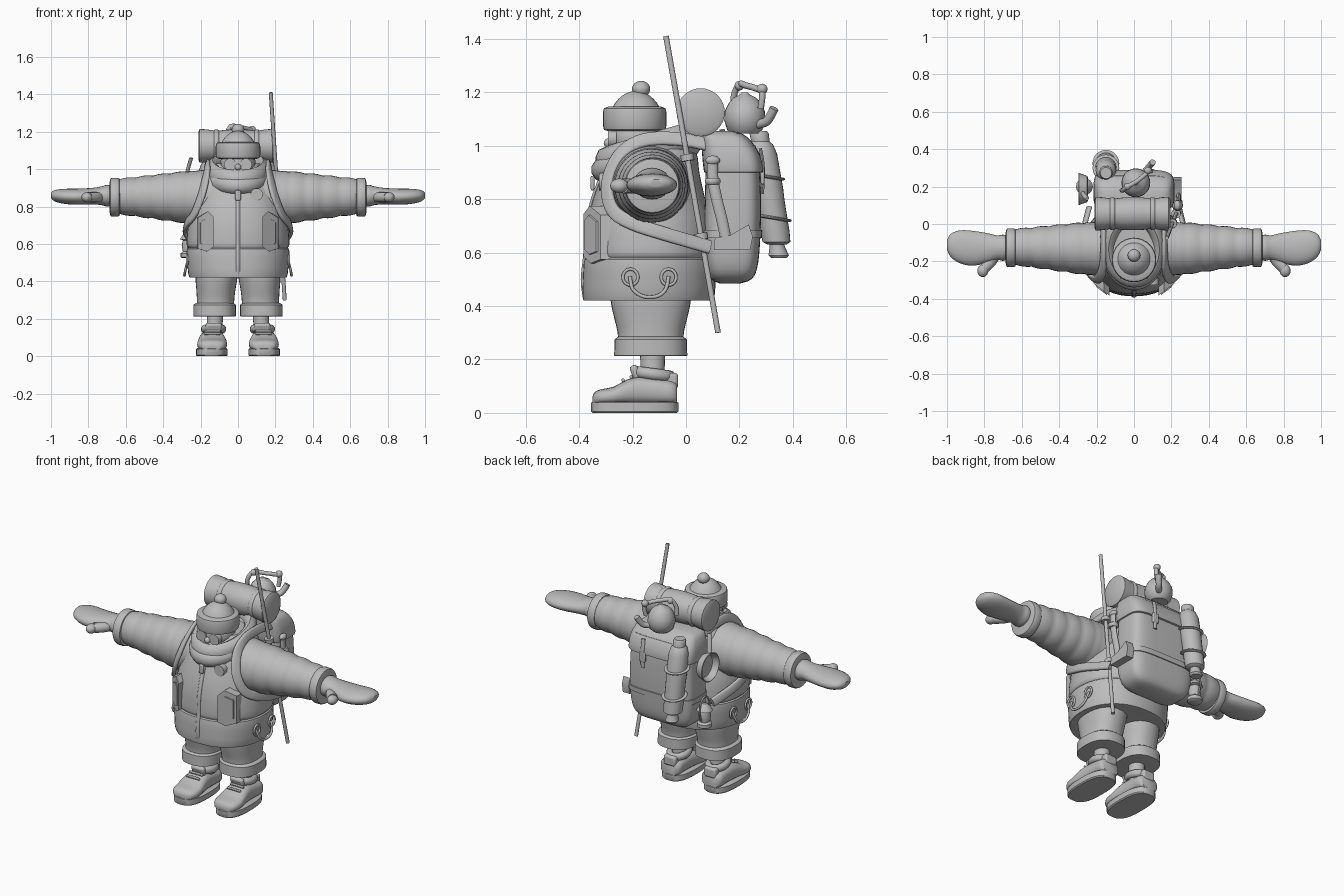
import bpy, bmesh, math
from mathutils import Vector

GREY = bpy.data.materials.new("plain grey")
GREY.diffuse_color = (0.5, 0.5, 0.5, 1)


def make(name, verts, faces, angle=40):
    me = bpy.data.meshes.new(name)
    me.from_pydata([tuple(v) for v in verts], [], faces)
    bm = bmesh.new()
    bm.from_mesh(me)
    bmesh.ops.recalc_face_normals(bm, faces=bm.faces)
    for f in bm.faces:
        f.smooth = True
    bm.to_mesh(me)
    bm.free()
    me.set_sharp_from_angle(angle=math.radians(angle))
    me.materials.append(GREY)
    ob = bpy.data.objects.new(name, me)
    bpy.context.collection.objects.link(ob)
    return ob


def spline(pts, k):
    """Catmull-Rom through tuples of any length."""
    out = []
    for i in range(len(pts) - 1):
        a, b, c, d = pts[max(i - 1, 0)], pts[i], pts[i + 1], pts[min(i + 2, len(pts) - 1)]
        for s in range(k):
            t = s / k
            out.append(tuple(0.5 * (2 * q + (r - p) * t + (2 * p - 5 * q + 4 * r - w) * t * t
                       + (3 * q - p - 3 * r + w) * t ** 3) for p, q, r, w in zip(a, b, c, d)))
    return out + [tuple(pts[-1])]


def skin(name, rings, closed=False, angle=40):
    n, m = len(rings[0]), len(rings)
    faces = [(i * n + j, i * n + (j + 1) % n, (i + 1) % m * n + (j + 1) % n, (i + 1) % m * n + j)
             for i in range(m if closed else m - 1) for j in range(n)]
    if not closed:
        faces += [tuple(range(n)), tuple(range((m - 1) * n, m * n))]
    return make(name, [v for r in rings for v in r], faces, angle)


def loft(name, secs, axis='z', n=32, p=2.0, k=1, angle=40):
    """Sections: (position on axis, centre1, centre2, radius1, radius2)."""
    rings = []
    for t, c1, c2, r1, r2 in (spline(secs, k) if k > 1 else secs):
        ring = []
        for j in range(n):
            c, s = math.cos(2 * math.pi * j / n), math.sin(2 * math.pi * j / n)
            u = c1 + r1 * math.copysign(abs(c) ** (2 / p), c)
            v = c2 + r2 * math.copysign(abs(s) ** (2 / p), s)
            ring.append({'z': (u, v, t), 'x': (t, u, v), 'y': (u, t, v)}[axis])
        rings.append(ring)
    return skin(name, rings, angle=angle)


def lathe(name, c1, c2, prof, axis='z', n=28):
    return loft(name, [(t, c1, c2, r, r) for r, t in prof], axis, n)


def ball(name, c, r, n=20):
    prof = [(max(math.sin(math.pi * i / 12), .02), -math.cos(math.pi * i / 12)) for i in range(13)]
    return loft(name, [(c[2] + r[2] * h, c[0], c[1], r[0] * q, r[1] * q) for q, h in prof], n=n)


def tube(name, pts, ra, rb=None, k=5, n=12, up=None, closed=False, p=2.0):
    """Sweep along points; ra across, rb along 'up' (default: outward from the body)."""
    rb = rb or ra
    pts = [Vector(q) for q in (spline(pts, k) if k > 1 else pts)]
    m, rings = len(pts), []
    for i, q in enumerate(pts):
        t = (pts[(i + 1) % m] - pts[i - 1]) if closed else pts[min(i + 1, m - 1)] - pts[max(i - 1, 0)]
        t.normalize()
        o = Vector(up) if up else Vector((q.x, q.y + .13, .05))
        o = (o - t * o.dot(t)).normalized()
        b = t.cross(o)
        ring = []
        for j in range(n):
            c, s = math.cos(2 * math.pi * j / n), math.sin(2 * math.pi * j / n)
            ring.append(q + o * rb * math.copysign(abs(c) ** (2 / p), c)
                        + b * ra * math.copysign(abs(s) ** (2 / p), s))
        rings.append(ring)
    return skin(name, rings, closed)


def hoop(name, c, e1, e2, ra, rb=None, up=(0, 0, 1), n=28):
    """Closed ring through centre c with half-axes e1 and e2."""
    c, e1, e2 = Vector(c), Vector(e1), Vector(e2)
    pts = [c + e1 * math.cos(2 * math.pi * i / n) + e2 * math.sin(2 * math.pi * i / n) for i in range(n)]
    return tube(name, pts, ra, rb, 1, 10, up, True)


def box(name, c, s, rot=(0, 0, 0), bevel=.006):
    v = [(x * s[0] / 2, y * s[1] / 2, z * s[2] / 2) for x in (-1, 1) for y in (-1, 1) for z in (-1, 1)]
    ob = make(name, v, [(0, 1, 3, 2), (4, 6, 7, 5), (0, 4, 5, 1), (2, 3, 7, 6), (0, 2, 6, 4), (1, 5, 7, 3)])
    ob.location, ob.rotation_euler = c, rot
    md = ob.modifiers.new("bevel", 'BEVEL')
    md.width, md.segments = bevel, 2
    return ob


def prism(name, front, back):
    n = len(front)
    faces = [tuple(range(n)), tuple(range(n, 2 * n))]
    faces += [(i, (i + 1) % n, n + (i + 1) % n, n + i) for i in range(n)]
    return make(name, front + back, faces, 30)


# Jacket body with hem band and collar
loft("jacket", [(.42, 0, -.14, .25, .235), (.435, 0, -.14, .265, .247), (.56, 0, -.135, .275, .248),
                (.58, 0, -.135, .266, .238), (.60, 0, -.135, .275, .242), (.70, 0, -.135, .266, .236),
                (.80, 0, -.138, .24, .21), (.90, 0, -.13, .215, .18), (.97, 0, -.12, .18, .16),
                (1.03, 0, -.12, .12, .12)], n=48, p=2.2, k=3)
hoop("collar", (0, -.135, .99), (.135, 0, 0), (0, .17, .05), .036, .055, n=40)
hoop("collar_fold", (0, -.15, .955), (.13, 0, 0), (0, .165, .045), .04, .045, n=40)
tube("zip_strip", [(0, -.378, .43), (0, -.386, .5), (0, -.376, .6), (0, -.372, .7), (0, -.348, .8),
                   (0, -.318, .88)], .012, .008, up=(0, -1, 0))
box("zip_pull", (0, -.35, .86), (.03, .014, .055))
lathe("chest_badge", .1, .865, [(.033, -.325), (.033, -.29)], 'y', 20)

# Head, hat and glasses
ball("head", (0, -.19, 1.03), (.095, .098, .09))
lathe("hat_brim", 0, -.192, [(.1, 1.055), (.115, 1.06), (.119, 1.075), (.119, 1.125), (.115, 1.14), (.1, 1.146)], n=32)
loft("hat_crown", [(1.06 + .145 * math.sin(a), 0, -.187, .108 * math.cos(a), .108 * math.cos(a))
                   for a in [i * math.pi / 20.5 for i in range(11)]])
ball("hat_bobble", (0, -.168, 1.212), (.034, .034, .031))
ball("nose", (0, -.288, 1.01), (.018, .02, .018))
ball("beard", (0, -.25, .985), (.075, .05, .03))

for s, side in ((1, "left"), (-1, "right")):
    lathe("lens_" + side, s * .042, 1.025, [(.033, -.292), (.033, -.26)], 'y', 16)
    # Puffy sleeve, cuff and mitten
    secs = []
    for i in range(37):
        f = i / 36
        puff = .006 * abs(math.sin(f * 6 * math.pi)) if f > .3 else 0
        secs.append((s * (.08 + .56 * f), -.135 + .012 * f, .848 + .006 * f,
                     .158 - .066 * f + puff, .16 - .07 * f + puff))
    loft("sleeve_" + side, secs, 'x', angle=60)
    lathe("sleeve_cuff_" + side, -.127, .85, [(.085, s * .63), (.1, s * .635), (.104, s * .645),
          (.104, s * .672), (.1, s * .682), (.08, s * .687)], 'x')
    loft("mitten_" + side, [(s * .67, -.127, .855, .06, .055), (s * .70, -.127, .858, .07, .058),
         (s * .73, -.127, .858, .066, .05), (s * .78, -.128, .856, .078, .044), (s * .86, -.13, .853, .093, .043),
         (s * .93, -.122, .855, .088, .04), (s * .98, -.115, .858, .062, .03), (s * 1.0, -.112, .86, .025, .014)],
         'x', 24, k=3)
    tube("mitten_thumb_" + side, [(s * .74, -.16, .85), (s * .765, -.2, .85), (s * .8, -.235, .85)], .03, .028, up=(0, 0, 1))
    ball("thumb_tip_" + side, (s * .808, -.25, .85), (.029, .034, .027))

    # Trousers, turn-ups, socks and boots
    loft("trouser_leg_" + side, [(.24, s * .122, -.132, .1, .122), (.3, s * .12, -.132, .1, .124),
         (.36, s * .118, -.132, .105, .138), (.42, s * .115, -.132, .112, .15), (.5, s * .11, -.132, .11, .15)],
         p=2.3, k=3)
    loft("turn_up_" + side, [(.212, s * .125, -.132, .1, .12), (.214, s * .125, -.132, .114, .137),
         (.275, s * .125, -.132, .114, .135), (.285, s * .125, -.132, .1, .122)], p=2.4)
    loft("sock_" + side, [(.08, s * .128, -.125, .05, .055), (.16, s * .125, -.125, .042, .045),
         (.25, s * .122, -.125, .045, .048)], n=20)
    loft("boot_sole_" + side, [(0, s * .14, -.192, .078, .158), (.006, s * .14, -.192, .084, .163),
         (.038, s * .14, -.192, .084, .163), (.043, s * .14, -.192, .078, .156)], p=2.7)
    loft("boot_upper_" + side, [(y, s * .138, .03 + (h - .03) / 2, w, (h - .03) / 2) for y, w, h in
         ((-.35, .03, .06), (-.34, .058, .08), (-.31, .076, .09), (-.27, .08, .098), (-.22, .074, .125),
          (-.17, .068, .137), (-.1, .066, .13), (-.05, .066, .12), (-.033, .05, .11))], 'y', 24, 2.6, 2)
    hoop("boot_ankle_" + side, (s * .13, -.122, .145), (.048, 0, 0), (0, .062, -.008), .02, .022)
    box("boot_tongue_" + side, (s * .13, -.19, .152), (.085, .03, .055), (.35, 0, 0), .012)
    box("boot_heel_tab_" + side, (s * .135, -.052, .12), (.08, .045, .06), bevel=.012)
    for j in range(2):
        box("boot_lace_%s_%d" % (side, j), (s * .138, -.235 + .03 * j, .122 + .012 * j), (.09, .012, .014), (.4, 0, 0), .004)

    # Slanted jacket pockets
    shape = [(.13, .585), (.13, .745), (.16, .775), (.215, .74), (.215, .575), (.165, .56)]
    for nm, cx, grow, d in (("pocket_", 0, 1, 0), ("pocket_flap_", 0, .68, -.008)):
        pts = [(.173 + (x - .173) * grow, .665 + (z - .665) * grow) for x, z in shape]
        prism(nm + side, [(s * x, -.383 + d + (x - .13) * .75, z) for x, z in pts],
              [(s * x * 1.02, -.28, z) for x, z in pts])

    # Shoulder straps
    tube("shoulder_strap_" + side, [(s * .16, .1, 1.0), (s * .165, -.03, 1.025), (s * .165, -.16, 1.02),
         (s * .17, -.25, .965), (s * .195, -.295, .86), (s * .235, -.275, .76), (s * .272, -.2, .71),
         (s * .28, -.08, .67), (s * .24, .09, .62)], .026, .012, n=16, p=3)

    # Hip rings with hanging cord
    for y in (-.208, -.065):
        hoop("hip_ring_%s_%d" % (side, y * -100), (s * .272, y, .508), (0, .028, 0), (0, 0, .03), .006, up=(1, 0, 0))
    tube("hip_cord_" + side, [(s * .268, -.21, .51), (s * .28, -.2, .465), (s * .285, -.17, .44),
         (s * .286, -.137, .433), (s * .285, -.1, .44), (s * .28, -.075, .465), (s * .268, -.065, .51)], .007, up=(1, 0, 0))

# Backpack with lid, belt and buckle
loft("backpack", [(.485, 0, .165, .1, .04), (.5, 0, .17, .16, .075), (.54, 0, .172, .195, .094),
                  (.62, 0, .172, .21, .104), (.75, 0, .175, .212, .106), (.9, 0, .175, .206, .102),
                  (1.0, 0, .165, .2, .095)], n=48, p=4.5, k=3)
loft("backpack_lid", [(.9, 0, .178, .212, .108), (.91, 0, .178, .216, .112), (.97, 0, .168, .214, .108),
                      (1.02, 0, .15, .2, .092), (1.045, 0, .135, .18, .075), (1.055, 0, .13, .14, .045)],
     n=48, p=4.5, k=2)
loft("backpack_belt", [(.655, 0, .173, .217, .111), (.685, 0, .174, .217, .112)], n=48, p=4.5)
box("lid_buckle", (.09, .287, .885), (.04, .015, .06))
tube("lid_strap", [(.09, .278, .99), (.09, .289, .92), (.09, .286, .82)], .012, .006, up=(0, 1, 0))

# Bedroll
lathe("bedroll", .055, 1.125, [(.075, -.212), (.09, -.205), (.088, -.17), (.08, -.115), (.086, -.06), (.088, 0),
      (.086, .05), (.08, .1), (.088, .15), (.09, .185), (.075, .194)], 'x', 32)
for x in (-.115, .1):
    hoop("bedroll_strap", (x, .055, 1.125), (0, .082, 0), (0, 0, .082), .006, .013, (1, 0, 0))

# Kettle
lathe("kettle", .01, .22, [(.05, 1.045), (.066, 1.06), (.077, 1.095), (.075, 1.13), (.06, 1.16), (.042, 1.18),
                           (.02, 1.19), (.01, 1.2)])
tube("kettle_spout", [(.05, .27, 1.08), (.075, .3, 1.09), (.09, .318, 1.115), (.1, .33, 1.14)], .017)
tube("kettle_handle", [(-.065, .18, 1.14), (-.06, .18, 1.19), (-.035, .2, 1.23), (.01, .225, 1.225),
                       (.055, .26, 1.215), (.08, .285, 1.2), (.075, .28, 1.14)], .012, up=(.6, -.8, .1))
ball("handle_end", (.075, .285, 1.212), (.02, .02, .02))
ball("handle_knob", (-.035, .2, 1.225), (.018, .018, .018))

# Tilted flask strapped to the back
def flask_at(z):
    return .31 + (.82 - z) * .16


def flask(name, prof):
    loft(name, [(z, -.15, flask_at(z), r, r) for r, z in prof], n=24)


flask("flask_body", [(.035, .63), (.052, .64), (.055, .68), (.055, .8), (.057, .84), (.055, .97), (.045, 1.005), (.03, 1.02)])
flask("flask_cap", [(.034, 1.01), (.036, 1.045), (.03, 1.055)])
flask("flask_foot", [(.03, .58), (.038, .59), (.028, .625), (.03, .64)])
for z in (.73, .885):
    hoop("flask_strap", (-.15, flask_at(z), z), (.06, 0, 0), (0, .06, -.01), .012, .006)

# Frying pan and lantern on the right side
lathe("frying_pan", .187, .885, [(.06, -.245), (.07, -.25), (.086, -.295), (.081, -.297), (.066, -.262), (.01, -.26)], 'x')
tube("pan_handle", [(-.275, .165, .96), (-.265, .15, 1.01), (-.25, .135, 1.06)], .012, .008)
lathe("lantern", -.265, .2, [(.035, .525), (.042, .53), (.042, .55), (.03, .56), (.036, .59), (.03, .62),
                             (.045, .625), (.03, .65), (.012, .665)], n=16)
hoop("lantern_bail", (-.265, .2, .63), (0, .048, 0), (0, 0, .075), .005, up=(1, 0, 0))

# Hatchet on the left side
tube("hatchet_handle", [(.232, .1, .95), (.232, .1, .88), (.236, .115, .8), (.238, .135, .72), (.238, .155, .62)],
     .021, .013, up=(1, 0, 0))
lathe("hatchet_grip", .232, .1, [(.024, .855), (.03, .862), (.03, .872), (.024, .88)], n=14)
ball("hatchet_pommel", (.232, .1, .945), (.018, .027, .018))
blade = [(.105, .61), (.108, .655), (.165, .665), (.235, .705), (.25, .66), (.24, .61)]
prism("hatchet_head", [(.255, y, z) for y, z in blade], [(.21, y, z) for y, z in blade])

# Walking pole with holders
def pole_at(z):
    f = (z - .30) / 1.11
    return Vector((.25 - .075 * f, .12 - .195 * f, z))


tube("walking_pole", [pole_at(.30), pole_at(1.41)], .0105, k=1, up=(1, 0, 0))
for z in (.66, .955):
    tube("pole_holder", [pole_at(z - .012), pole_at(z + .012)], .025, k=1, n=16, up=(1, 0, 0))
